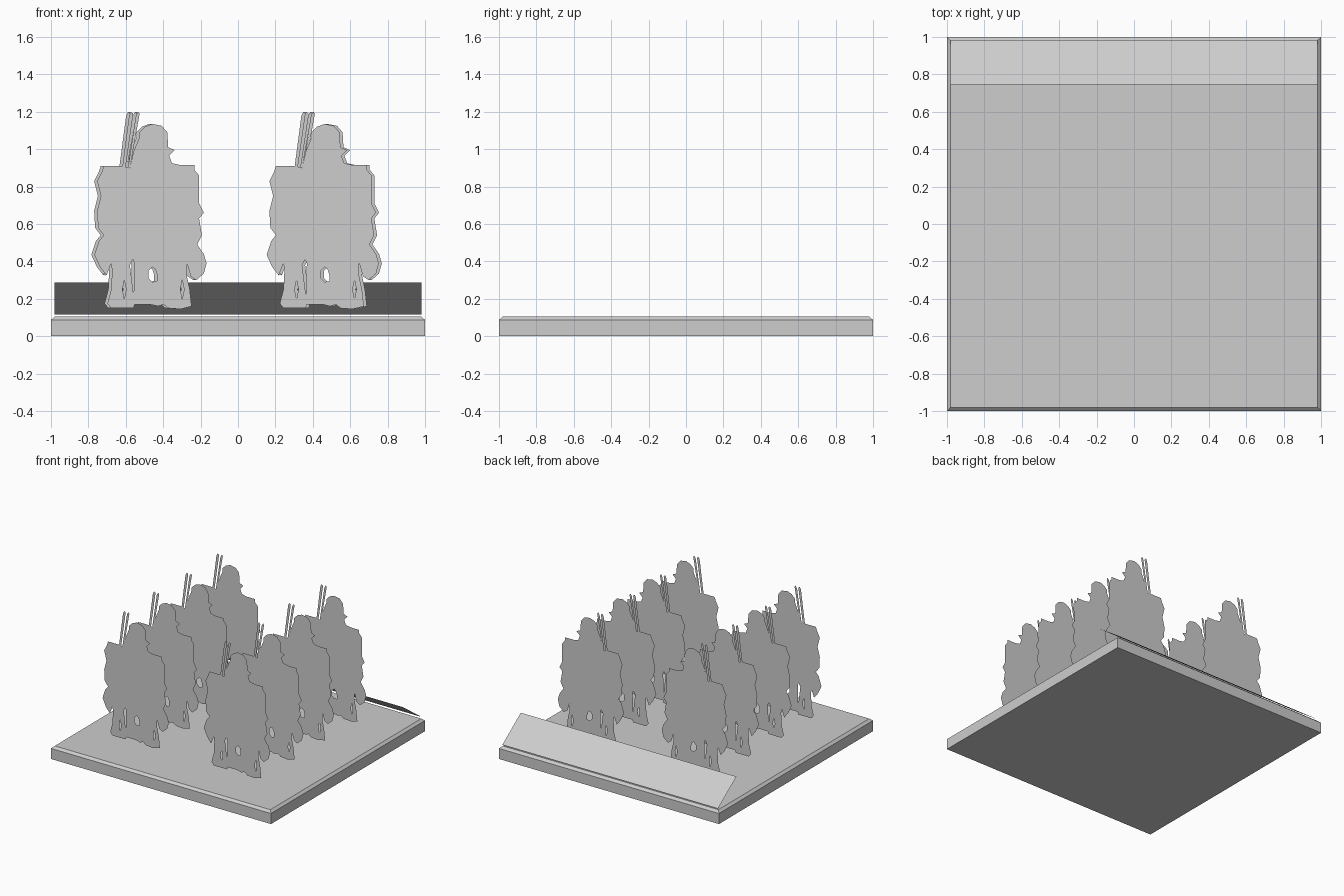
import bpy, bmesh
from mathutils import Vector

if "Cube" in bpy.data.objects:
    bpy.data.objects.remove(bpy.data.objects["Cube"])

grey = bpy.data.materials.new("plain grey")
grey.diffuse_color = (0.61, 0.61, 0.61, 1)
grey.use_nodes = True
grey.node_tree.nodes["Principled BSDF"].inputs["Base Color"].default_value = grey.diffuse_color

def add_object(name, bm):
    me = bpy.data.meshes.new(name)
    bm.to_mesh(me)
    bm.free()
    me.materials.append(grey)
    ob = bpy.data.objects.new(name, me)
    bpy.context.collection.objects.link(ob)
    return ob

# square base with a chamfered top edge
bm = bmesh.new()
def ring(half, z):
    return [bm.verts.new((sx * half, sy * half, z)) for sx, sy in ((-1, -1), (1, -1), (1, 1), (-1, 1))]
low, mid, top = ring(1, 0), ring(1, 0.087), ring(0.98, 0.105)
bm.faces.new(low[::-1])
bm.faces.new(top)
for a, b in ((low, mid), (mid, top)):
    for i in range(4):
        j = (i + 1) % 4
        bm.faces.new((a[i], a[j], b[j], b[i]))
add_object("base", bm)

# sloped sheet along the back edge, facing up and back
bm = bmesh.new()
bm.faces.new([bm.verts.new(p) for p in
              ((-0.98, 0.745, 0.288), (0.98, 0.745, 0.288), (0.98, 0.985, 0.116), (-0.98, 0.985, 0.116))])
add_object("sloped_panel", bm)

# flat cutout of a mounted rider: outline in hundredths (x from its centre, z up)
outline = [(-26, 91), (-16, 91), (-12, 90), (-10, 99), (-7, 106), (-7, 109), (-4, 112), (0, 113.5),
           (5, 112.5), (8, 109), (8.5, 101), (12, 99.5), (9, 96.5), (10.5, 92.5), (15, 91.5), (22.5, 91.5),
           (22.5, 89), (25, 86), (25, 71), (27.5, 66), (25, 63), (26.5, 54), (24, 49), (27.5, 44),
           (29, 39), (27.5, 33.5), (23.5, 30), (20.5, 32), (18.5, 39), (18.5, 32), (20, 25), (21, 16),
           (15, 14.5), (8.5, 15), (6, 17), (3, 16), (-1, 17), (-4.5, 17), (-9.5, 17), (-10, 15),
           (-22, 15), (-24, 17.5), (-22, 25), (-21.5, 35), (-22, 39), (-24.5, 32.5), (-28, 37), (-31, 43.5),
           (-28.5, 51), (-26, 54), (-29, 58), (-29.5, 67), (-27.5, 75), (-29.5, 83), (-27, 88)]
# gaps between the legs
holes = [[(0, 37), (-2, 35), (-2, 31), (0, 29), (2.5, 29.5), (2.5, 33), (1.5, 36)],
         [(-15, 30), (-16, 25), (-15, 20), (-14, 25)],
         [(16, 30), (15, 25), (16, 20), (17, 25)],
         [(-10.5, 41), (-12, 38), (-10, 22), (-9.5, 39)]]
spears = [[(-16, 90.8), (-14.3, 90.5), (-10.2, 119), (-11.4, 120), (-12.4, 118)],
          [(-13, 90.2), (-11.9, 90.2), (-6.8, 119), (-7.6, 120), (-8.8, 118)]]

def loop_verts(bm, pts, cx, y):
    return [bm.verts.new((cx + x / 100, y, z / 100)) for x, z in pts]

def rider(name, cx, y):
    bm = bmesh.new()
    # a front sheet and a back sheet, each facing outwards
    for side in (-1, 1):
        yy = y + side * 0.0015
        edges = []
        for pts in [outline] + holes:
            vs = loop_verts(bm, pts, cx, yy)
            edges += [bm.edges.new((vs[i - 1], vs[i])) for i in range(len(vs))]
        faces = [g for g in bmesh.ops.triangle_fill(bm, edges=edges, use_beauty=True)["geom"]
                 if isinstance(g, bmesh.types.BMFace)]
        faces += [bm.faces.new(loop_verts(bm, s, cx, yy)) for s in spears]
        for f in faces:
            f.normal_update()
            if f.normal.dot(Vector((0, side, 0))) < 0:
                f.normal_flip()
    add_object(name, bm)

# two files of four ranks, each slightly out of line
for label, cx, sway in (("left", -0.458, -1), ("right", 0.463, 1)):
    for row in range(4):
        shift = sway * (0, 0.016, 0.006, 0.012)[row]
        rider(f"rider_cutout_{label}_{row + 1}", cx + shift, -0.66 + 0.41 * row)
